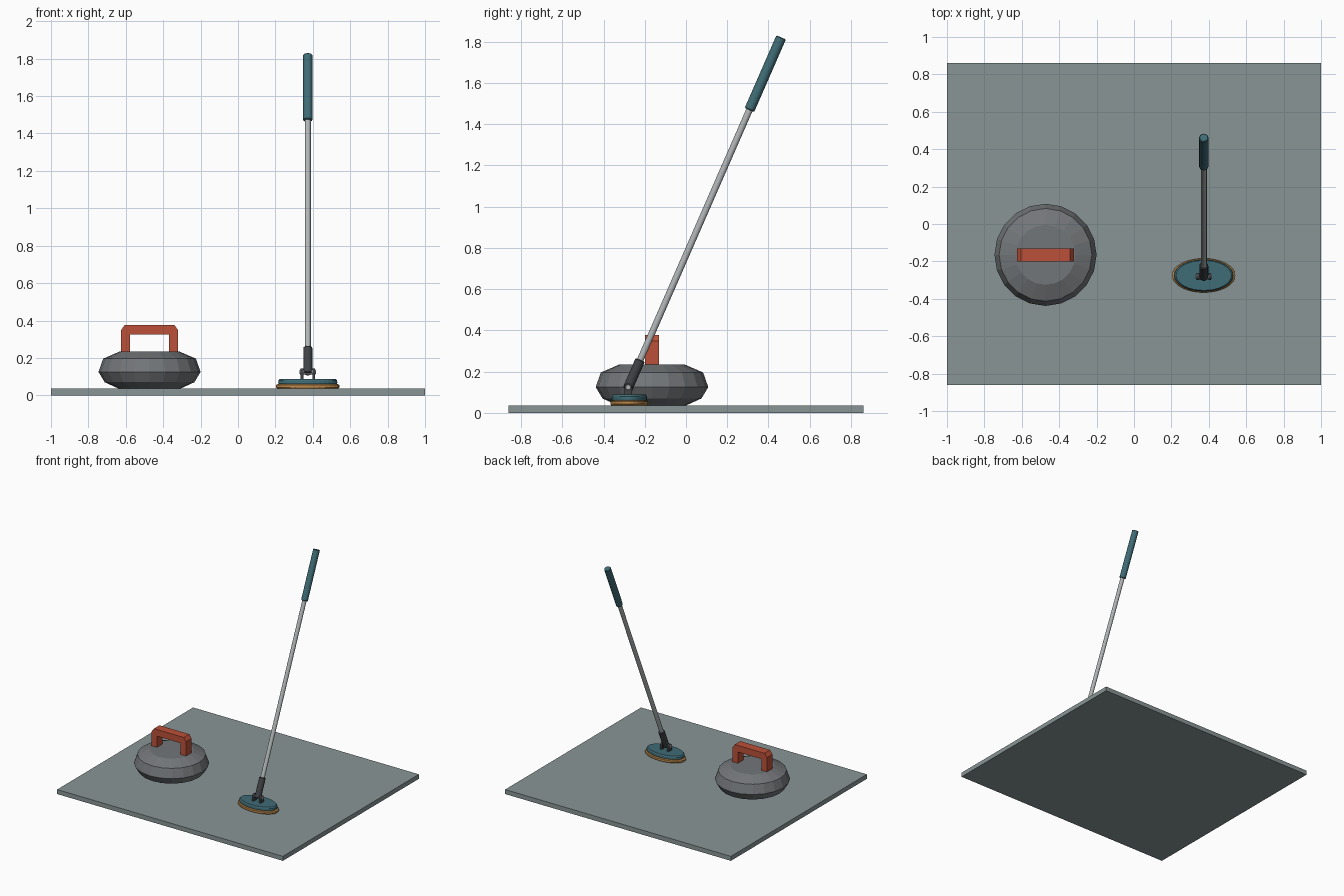
import bpy, bmesh
from math import pi, cos, sin, radians
from mathutils import Matrix, Vector

if "Cube" in bpy.data.objects:
    bpy.data.objects.remove(bpy.data.objects["Cube"])


def material(name, rgb):
    m = bpy.data.materials.new(name)
    m.diffuse_color = (*rgb, 1)
    m.use_nodes = True
    m.node_tree.nodes["Principled BSDF"].inputs["Base Color"].default_value = m.diffuse_color
    return m


ICE = material("ice", (0.25, 0.30, 0.30))
RED = material("red", (0.50, 0.08, 0.04))
TEAL = material("teal", (0.05, 0.15, 0.18))
ORANGE = material("orange", (0.50, 0.25, 0.07))
DARK = material("dark", (0.05, 0.055, 0.06))
STEEL = material("steel", (0.45, 0.47, 0.48))
GRANITE = material("granite", (0.17, 0.18, 0.19))


def finish(name, bm, mat, matrix=Matrix(), smooth=False):
    bmesh.ops.recalc_face_normals(bm, faces=bm.faces[:])
    me = bpy.data.meshes.new(name)
    bm.to_mesh(me)
    bm.free()
    ob = bpy.data.objects.new(name, me)
    bpy.context.collection.objects.link(ob)
    ob.matrix_world = matrix
    me.materials.append(mat)
    if smooth:
        bpy.ops.object.select_all(action='DESELECT')
        ob.select_set(True)
        bpy.context.view_layer.objects.active = ob
        bpy.ops.object.shade_smooth_by_angle(angle=radians(35))
    return ob


def lathe(name, profile, sides, mat, matrix=Matrix(), squash=1.0, smooth=False):
    """Capped solid of revolution; squash scales y for oval parts."""
    bm = bmesh.new()
    rings = []
    for r, z in profile:
        rings.append([bm.verts.new((r * cos(2 * pi * i / sides),
                                    r * sin(2 * pi * i / sides) * squash, z))
                      for i in range(sides)])
    for a, b in zip(rings, rings[1:]):
        for i in range(sides):
            j = (i + 1) % sides
            bm.faces.new((a[i], a[j], b[j], b[i]))
    bm.faces.new(rings[0])
    bm.faces.new(rings[-1])
    return finish(name, bm, mat, matrix, smooth)


def prism(name, points, thickness, mat, matrix):
    """Extrude a local xy outline, centred along local z."""
    bm = bmesh.new()
    face = bm.faces.new([bm.verts.new((x, y, -thickness / 2)) for x, y in points])
    new = bmesh.ops.extrude_face_region(bm, geom=[face])['geom']
    bmesh.ops.translate(bm, vec=(0, 0, thickness),
                        verts=[v for v in new if isinstance(v, bmesh.types.BMVert)])
    return finish(name, bm, mat, matrix)


def rod(r, z0, z1, b):
    return [(r - b, z0), (r, z0 + b), (r, z1 - b), (r - b, z1)]


# Ice slab
prism("ice_slab", [(-1, -0.86), (1, -0.86), (1, 0.86), (-1, 0.86)], 0.036, ICE,
      Matrix.Translation((0, 0, 0.018)))

# Stone body
stone = Vector((-0.473, -0.165, 0))
lathe("stone_body", [(0.165, 0.036), (0.24, 0.07), (0.273, 0.125),
                     (0.248, 0.196), (0.16, 0.234)], 20, GRANITE,
      Matrix.Translation(stone))

# Stone handle: chamfered arch
half = [(0.105, 0.225), (0.153, 0.225), (0.153, 0.348), (0.132, 0.377)]
arch = half + [(-x, z) for x, z in reversed(half)] + [(-0.105, 0.324), (0.105, 0.324)]
prism("stone_handle", arch, 0.07, RED,
      Matrix.Translation(stone) @ Matrix.Rotation(pi / 2, 4, 'X'))

# Broom head: oval pad and cover plate
head = Matrix.Translation((0.373, -0.275, 0))
lathe("broom_pad", [(0.162, 0.036), (0.169, 0.042), (0.169, 0.055), (0.160, 0.061)],
      32, ORANGE, head, 0.54)
lathe("broom_plate", [(0.155, 0.060), (0.158, 0.066), (0.157, 0.079), (0.148, 0.088)],
      32, TEAL, head, 0.54)

# Hinge: two lugs and a cross pin
pivot = Vector((0.373, -0.28, 0.124))
lug = [(-0.019, -0.04), (0.019, -0.04)] + [
    (0.019 * cos(pi * i / 8), 0.019 * sin(pi * i / 8)) for i in range(9)]
side_on = Matrix(((0, 0, 1, 0), (1, 0, 0, 0), (0, 1, 0, 0), (0, 0, 0, 1)))
for s, side in ((-1, "left"), (1, "right")):
    prism(f"hinge_lug_{side}", lug, 0.014, DARK,
          Matrix.Translation(pivot + Vector((s * 0.031, 0, 0))) @ side_on)
lathe("hinge_pin", rod(0.013, -0.043, 0.043, 0.002), 12, STEEL,
      Matrix.Translation(pivot) @ side_on, smooth=True)

# Leaning pole: socket, shaft and grip along one axis
lean = Matrix.Translation(pivot) @ Matrix.Rotation(radians(-23.6), 4, 'X')
lathe("pole_socket", rod(0.024, -0.01, 0.145, 0.004), 16, DARK, lean, smooth=True)
lathe("pole_shaft", rod(0.016, 0.10, 1.52, 0.001), 16, STEEL, lean, smooth=True)
lathe("pole_grip", rod(0.025, 1.468, 1.852, 0.004), 16, TEAL, lean, smooth=True)
